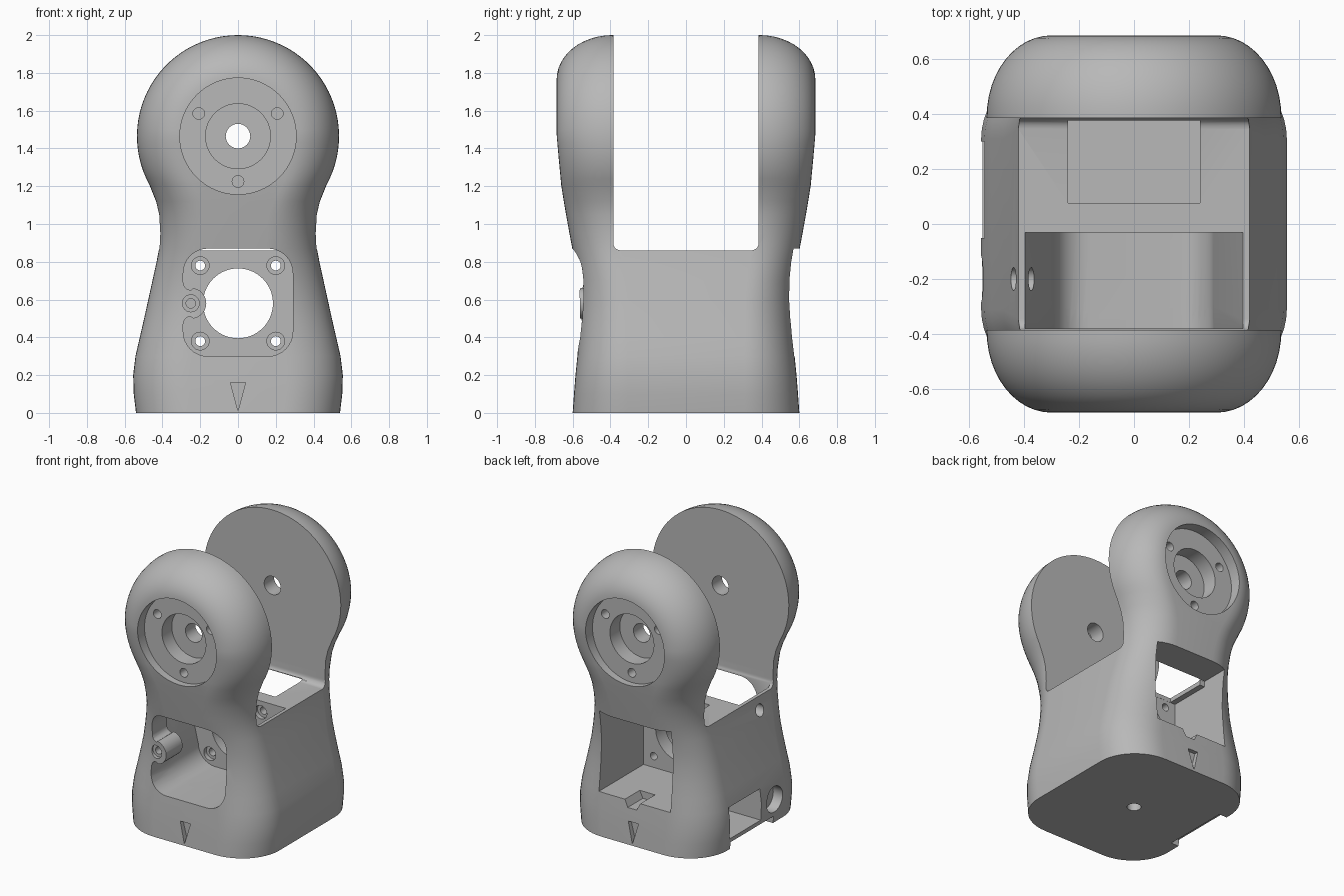
import bpy, bmesh, math
from mathutils import Vector, Matrix

cube = bpy.data.objects.get("Cube")
if cube:
    bpy.data.objects.remove(cube, do_unlink=True)

AXIS_Z = 1.465      # height of the pivot axis
LOBE_R = 0.535
GAP = 0.385         # half width of the gap between the arms

grey = bpy.data.materials.new("plain_grey")
grey.use_nodes = True
colour = (0.48, 0.48, 0.48, 1)
grey.diffuse_color = colour
grey.node_tree.nodes["Principled BSDF"].inputs["Base Color"].default_value = colour


def make_object(name, bm):
    bmesh.ops.recalc_face_normals(bm, faces=bm.faces)
    mesh = bpy.data.meshes.new(name)
    bm.to_mesh(mesh)
    bm.free()
    obj = bpy.data.objects.new(name, mesh)
    bpy.context.collection.objects.link(obj)
    return obj


# Body: rounded sections stacked upwards, ending in a round lobe
rows = [(0, .54, .6), (.1, .552, .593), (.2, .555, .585), (.3, .543, .575),
        (.4, .52, .567), (.5, .497, .562), (.6, .475, .562), (.7, .453, .568),
        (.8, .431, .585), (.87, .418, .602), (.95, .413, .617),
        (1.05, .418, .635), (1.12, .434, .647)]
stations = [(Vector((w, z)), d) for z, w, d in rows]
start, count = math.radians(-29), 28
for i in range(count + 1):
    a = start + (math.pi / 2 - start) * i / count
    z = AXIS_Z + LOBE_R * math.sin(a)
    depth = .66 + .025 * min(1, max(0, (z - 1.2) / .265))
    stations.append((Vector((LOBE_R * math.cos(a), z)), depth))

bm = bmesh.new()
rings = []
steps = 12
for point, depth in stations:
    # The upright corners are broader at the base than on the lobes
    blend = min(1, max(0, (point.y - .6) / .6))
    edge = .3 - .065 * blend
    inner = .31 + .08 * blend
    centre = Vector((0, min(point.y, AXIS_Z)))
    arm = point - centre
    half = []
    for i in range(steps + 1):
        a = math.pi / 2 * (1 - i / steps)
        p = centre + arm * (1 - edge * (1 - math.cos(a)) / arm.length)
        half.append((p.x, -(inner + (depth - inner) * math.sin(a)), p.y))
    half += [(x, -y, z) for x, y, z in reversed(half)]
    ring = half + [(-x, y, z) for x, y, z in reversed(half)]
    rings.append([bm.verts.new(c) for c in ring])
for low, high in zip(rings, rings[1:]):
    n = len(low)
    for i in range(n):
        j = (i + 1) % n
        bm.faces.new((low[i], low[j], high[j], high[i]))
bm.faces.new(rings[0])
bmesh.ops.remove_doubles(bm, verts=bm.verts, dist=1e-5)
bmesh.ops.dissolve_degenerate(bm, edges=bm.edges, dist=1e-5)
body = make_object("bracket_body", bm)

cutters = []


def prism(name, points, y0, y1):
    """Cutter with an (x, z) outline running along y."""
    bm = bmesh.new()
    face = bm.faces.new([bm.verts.new((x, y0, z)) for x, z in points])
    res = bmesh.ops.extrude_face_region(bm, geom=[face])
    moved = [v for v in res["geom"] if isinstance(v, bmesh.types.BMVert)]
    bmesh.ops.translate(bm, verts=moved, vec=(0, y1 - y0, 0))
    obj = make_object(name, bm)
    cutters.append(obj)
    return obj


def box(name, x0, x1, y0, y1, z0, z1):
    return prism(name, [(x0, z0), (x1, z0), (x1, z1), (x0, z1)], y0, y1)


def rod(name, centre, radius, length, axis="Y", sides=40):
    bm = bmesh.new()
    turn = {"Y": Matrix.Rotation(math.pi / 2, 4, "X"),
            "X": Matrix.Rotation(math.pi / 2, 4, "Y"),
            "Z": Matrix.Identity(4)}[axis]
    bmesh.ops.create_cone(bm, cap_ends=True, segments=sides, radius1=radius,
                          radius2=radius, depth=length,
                          matrix=Matrix.Translation(centre) @ turn)
    cutters.append(make_object(name, bm))


def arc(cx, cz, r, a0, a1, n=8):
    return [(cx + r * math.cos(math.radians(a0 + (a1 - a0) * i / n)),
             cz + r * math.sin(math.radians(a0 + (a1 - a0) * i / n)))
            for i in range(n + 1)]


# Gap between the arms, with small fillets at its floor
gap = box("arm_gap", -1, 1, -GAP, GAP, .86, 2.3)
bm = bmesh.new()
bm.from_mesh(gap.data)
low_edges = [e for e in bm.edges if all(v.co.z < .9 for v in e.verts)
             and abs(e.verts[0].co.y - e.verts[1].co.y) < .01]
bmesh.ops.bevel(bm, geom=low_edges, offset=.04, segments=5, profile=.5, affect="EDGES")
bm.to_mesh(gap.data)
bm.free()

# Front window, with a round boss reaching in from one side
window = (arc(.16, .43, .13, -90, 0) + arc(.16, .74, .13, 0, 90)
          + arc(-.16, .74, .13, 90, 180) + arc(-.25, .69, .04, 180, 270, 4)
          + arc(-.25, .58, .082, 80, -80, 12) + arc(-.25, .47, .04, 90, 180, 4)
          + arc(-.16, .43, .13, 180, 270))
prism("front_window", window, -.8, -.3)

# Front chamber, flaring upwards and open to the gap
chamber = (arc(.16, .43, .13, -90, 0) + [(.395, .86), (.395, .95), (-.395, .95),
           (-.395, .86)] + arc(-.16, .43, .13, 180, 270))
prism("front_chamber", chamber, -.38, -.03)

# Rear chamber with square window, cable groove and slot to the gap
box("rear_window", -.28, .28, .37, .8, .3, .87)
box("rear_chamber", -.28, .28, .075, .38, .3, .83)
box("rear_slot", -.24, .24, .076, .375, .8, .95)
prism("cable_groove", [(-.05, .31), (-.02, .25), (.05, .25), (.08, .31)], .41, .8)

# Mounting plate: large bore and four counterbored screw holes
rod("plate_bore", (0, .02, .58), .185, .2, sides=56)
for x in (-.2, .2):
    for z in (.38, .78):
        rod("screw_hole", (x, .02, z), .026, .2, sides=20)
        rod("screw_counterbore", (x, -.03, z), .047, .06, sides=24)
rod("boss_hole", (-.25, -.5, .58), .025, .22, sides=20)
rod("boss_counterbore", (-.25, -.6, .58), .045, .14, sides=24)

# Pivot seats and arrow marks on both arms
for side in (-1, 1):
    rod("pivot_recess", (0, side * .755, AXIS_Z), .308, .3, sides=64)
    rod("pivot_seat", (0, side * .645, AXIS_Z), .172, .3, sides=48)
    rod("pivot_hole", (0, side * .5, AXIS_Z), .065, .4, sides=32)
    for a in (30, 150, 270):
        x, z = arc(0, AXIS_Z, .24, a, a, 1)[0]
        rod("pin_hole", (x, side * .605, z), .031, .14, sides=20)
    y0, y1 = sorted((side * .56, side * .8))
    prism("arrow_mark", [(-.04, .16), (.04, .16), (0, .01)], y0, y1)

# Side port, latch recess, bottom slot and holes
box("side_port", -.8, -.3, -.05, .3, .08, .3)
rod("latch_recess", (-.6, -.2, .17), .09, .24, "X")
rod("latch_hole", (-.5, -.2, .17), .03, .3, "X", 20)
box("bottom_slot", -.8, -.48, -.2, .28, -.1, .05)
rod("side_hole", (-.42, -.2, .77), .042, .3, "X", 28)
rod("base_hole", (0, 0, 0), .045, .16, "Z", 28)

# Cut everything out and keep the finished mesh
for cutter in cutters:
    cutter.hide_render = True
    mod = body.modifiers.new(cutter.name, "BOOLEAN")
    mod.operation = "DIFFERENCE"
    mod.solver = "EXACT"
    mod.object = cutter
graph = bpy.context.evaluated_depsgraph_get()
finished = bpy.data.meshes.new_from_object(body.evaluated_get(graph))
body.modifiers.clear()
body.data = finished
for cutter in cutters:
    bpy.data.objects.remove(cutter, do_unlink=True)

body.data.materials.clear()
body.data.materials.append(grey)
for poly in body.data.polygons:
    poly.material_index = 0
bpy.ops.object.select_all(action="DESELECT")
body.select_set(True)
bpy.context.view_layer.objects.active = body
bpy.ops.object.shade_smooth_by_angle(angle=math.radians(30))
